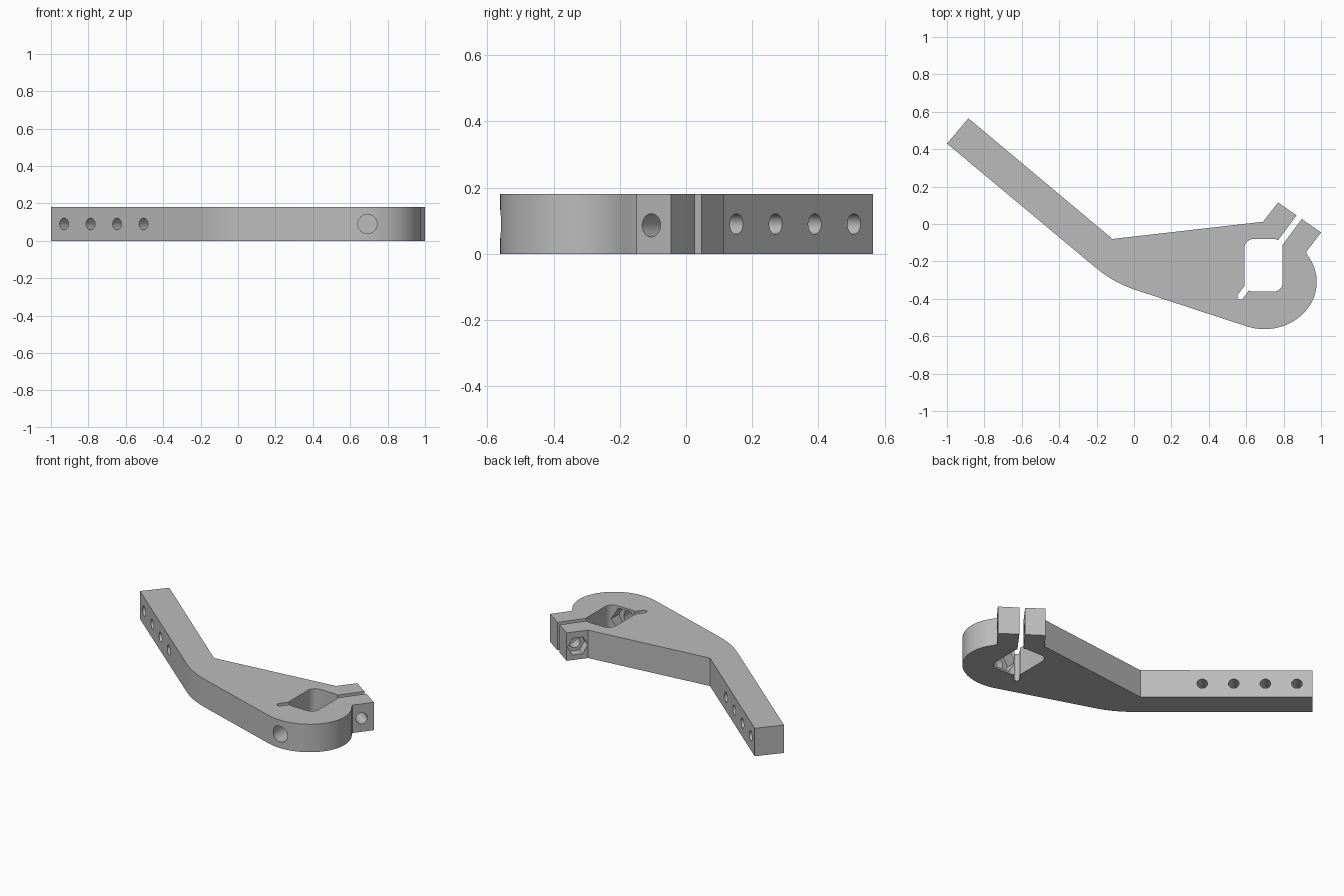
import bpy, bmesh
from math import cos, sin, pi, radians
from mathutils import Vector, Matrix

if "Cube" in bpy.data.objects:
    bpy.data.objects.remove(bpy.data.objects["Cube"])

HEIGHT = 0.18
MID = HEIGHT / 2

grey = bpy.data.materials.new("plain grey")
grey.use_nodes = True
colour = (0.5, 0.5, 0.5, 1)
grey.diffuse_color = colour
grey.node_tree.nodes["Principled BSDF"].inputs["Base Color"].default_value = colour


def make_object(name, bm):
    bmesh.ops.recalc_face_normals(bm, faces=bm.faces)
    mesh = bpy.data.meshes.new(name)
    bm.to_mesh(mesh)
    bm.free()
    mesh.materials.append(grey)
    obj = bpy.data.objects.new(name, mesh)
    bpy.context.collection.objects.link(obj)
    return obj


def extrude_profile(name, points, low, high):
    bm = bmesh.new()
    face = bm.faces.new([bm.verts.new((x, y, low)) for x, y in points])
    new = bmesh.ops.extrude_face_region(bm, geom=[face])["geom"]
    top = [v for v in new if isinstance(v, bmesh.types.BMVert)]
    bmesh.ops.translate(bm, verts=top, vec=(0, 0, high - low))
    return make_object(name, bm)


def rod(name, start, end, radius, sides=32):
    """Cylinder or hexagonal prism between two points, corners pointing sideways."""
    start, end = Vector(start), Vector(end)
    axis = (end - start).normalized()
    side = axis.cross(Vector((0, 0, 1)))
    turn = Matrix((side, axis.cross(side), axis)).transposed().to_4x4()
    bm = bmesh.new()
    bmesh.ops.create_cone(bm, cap_ends=True, segments=sides, radius1=radius,
                          radius2=radius, depth=(end - start).length,
                          matrix=Matrix.Rotation(0 if sides > 6 else pi / 2, 4, 'Z'))
    bm.transform(Matrix.Translation((start + end) / 2) @ turn)
    return make_object(name, bm)


def arc(cx, cy, rx, ry, a0, a1, steps):
    angles = [radians(a0 + (a1 - a0) * i / steps) for i in range(steps + 1)]
    return [(cx + rx * cos(a), cy + ry * sin(a)) for a in angles]


def bend(a, b, c, steps=10):
    a, b, c = Vector(a), Vector(b), Vector(c)
    ts = [i / steps for i in range(steps + 1)]
    return [tuple(a * (1 - t) ** 2 + b * 2 * t * (1 - t) + c * t * t) for t in ts]


# Bracket body: straight arm, curved elbow, rounded clamp head and jaw lugs
outline = [(-0.885, 0.565), (-1, 0.43)]
outline += bend((-0.203, -0.235), (-0.107, -0.315), (0.01, -0.353))
outline += arc(0.697, -0.31, 0.28, 0.252, 249, 393, 40)
outline += [(0.92, -0.15), (1, -0.045), (0.77, 0.115), (0.69, 0.012), (-0.115, -0.08)]
body = extrude_profile("clamp_bracket", outline, 0, HEIGHT)
cutters = []

# Rounded window through the clamp head
window = []
for i, (x, y) in enumerate([(0.745, -0.13), (0.64, -0.13), (0.64, -0.312), (0.745, -0.312)]):
    window += arc(x, y, 0.05, 0.05, i * 90, i * 90 + 90, 8)
cutters.append(extrude_profile("window_cutter", window, -0.1, HEIGHT + 0.1))

# Clamp slot with a round inner end
along = Vector((0.31, 0.42, 0)).normalized()
across = Vector((along.y, -along.x, 0))
slot_start = Vector((0.57, -0.387, 0))
turn = math_angle = across.xy.angle_signed(Vector((1, 0)))
heading = turn * 180 / pi
slot = arc(slot_start.x, slot_start.y, 0.017, 0.017, heading + 180, heading + 360, 10)
far = slot_start + along * 0.7
slot += [(far + across * s * 0.017).xy[:] for s in (1, -1)]
cutters.append(extrude_profile("slot_cutter", slot, -0.1, HEIGHT + 0.1))

# Row of cross holes in the arm
normal = Vector((0.643, 0.767, 0))
for i in range(5):
    x = -0.93 + i * 0.1415
    point = Vector((x, 0.43 - (x + 1) * 0.835, MID))
    cutters.append(rod("arm_hole_cutter", point - normal * 0.1, point + normal * 0.28, 0.031))

# Screw hole across the jaws, with a hexagonal nut pocket
bolt = Vector((0.955, -0.105, 0.086))
cutters.append(rod("jaw_hole_cutter", bolt - across * 0.5, bolt + across * 0.1, 0.035))
cutters.append(rod("jaw_nut_cutter", bolt - across * 0.4, bolt - across * 0.225, 0.062, 6))

# Set screw hole in the front of the head, with a nut pocket inside the window
cutters.append(rod("set_screw_cutter", (0.692, -0.7, MID), (0.692, -0.25, MID), 0.051))
cutters.append(rod("set_nut_cutter", (0.692, -0.43, MID), (0.692, -0.25, MID), 0.088, 6))

bpy.context.view_layer.objects.active = body
for cutter in cutters:
    cutter.hide_render = True
    mod = body.modifiers.new(cutter.name, 'BOOLEAN')
    mod.operation = 'DIFFERENCE'
    mod.solver = 'EXACT'
    mod.object = cutter
    bpy.ops.object.modifier_apply(modifier=mod.name)
    bpy.data.objects.remove(cutter)

bpy.ops.object.select_all(action='DESELECT')
body.select_set(True)
bpy.ops.object.shade_smooth_by_angle(angle=radians(25))
